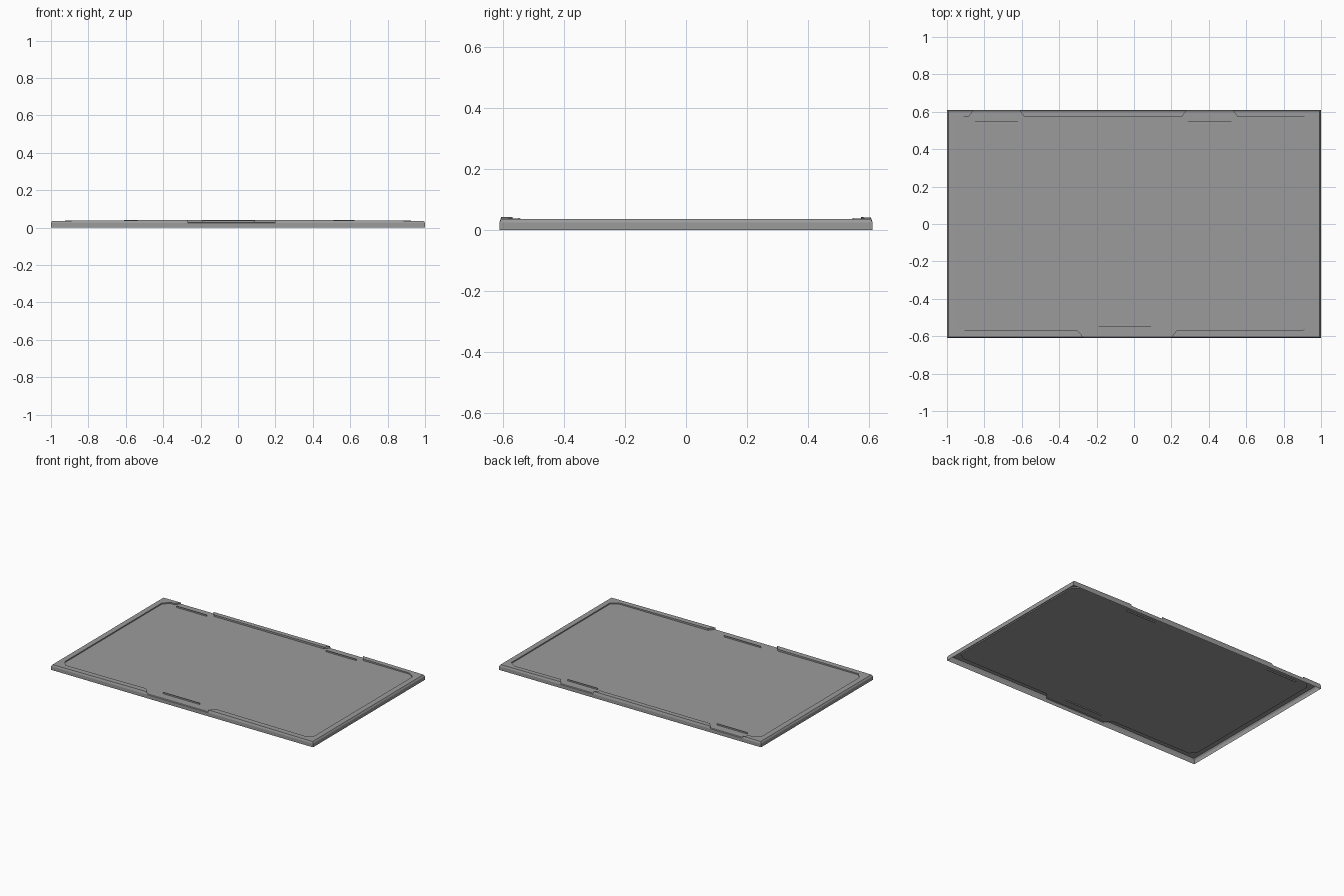
import bpy, bmesh

cube = bpy.data.objects.get("Cube")
if cube:
    bpy.data.objects.remove(cube, do_unlink=True)

grey = bpy.data.materials.new("plain grey")
grey.use_nodes = True
colour = (0.33, 0.33, 0.33, 1)
grey.diffuse_color = colour
grey.node_tree.nodes["Principled BSDF"].inputs["Base Color"].default_value = colour

HX, HY = 1.0, 0.61        # outer half sizes
EX, EY = 0.993, 0.605     # half sizes at the bevelled top edge
SHOULDER, FLOOR = 0.025, 0.029


def rim_z(x):
    """Rim height, gently arched along the length."""
    return 0.036 + 0.006 * (1 - x * x)


def outward(p):
    """Move a top edge point out to the vertical side wall."""
    def push(v, edge, half):
        return (half if v > 0 else -half) if abs(v) >= edge else v
    return push(p[0], EX, HX), push(p[1], EY, HY)


def finish(name, bm):
    mesh = bpy.data.meshes.new(name)
    bm.to_mesh(mesh)
    bm.free()
    mesh.materials.append(grey)
    obj = bpy.data.objects.new(name, mesh)
    bpy.context.collection.objects.link(obj)
    return obj


# Inner outline of each rim section, anticlockwise, ends on the outer edge
left_rim = [(-0.86, EY), (-0.885, 0.572), (-0.92, 0.572), (-0.955, 0.53),
            (-0.955, -0.525), (-0.92, -0.567), (-0.305, -0.567), (-0.27, -EY)]
right_rim = [(0.2, -EY), (0.23, -0.567), (0.905, -0.567), (0.955, -0.535),
             (0.955, 0.54), (0.91, 0.572), (0.555, 0.572), (0.53, EY)]
back_rim = [(0.28, EY), (0.255, 0.572), (-0.585, 0.572), (-0.61, EY)]
sections = [(left_rim, [(-EX, EY), (-EX, -EY)]),
            (right_rim, [(EX, -EY), (EX, EY)]),
            (back_rim, [])]

# Tray shell: floor, raised rim sections and outer skirt
bm = bmesh.new()


def face(points):
    bm.faces.new([bm.verts.new(p) for p in points])


def skirt(a, b, za, zb):
    oa, ob = outward(a), outward(b)
    face([(*a, za), (*oa, SHOULDER), (*ob, SHOULDER), (*b, zb)])
    face([(*oa, SHOULDER), (*oa, 0), (*ob, 0), (*ob, SHOULDER)])


face([(*p, FLOOR) for path, corners in sections for p in path])
for i, (path, corners) in enumerate(sections):
    outer = [path[0]] + corners + [path[-1]]
    face([(*p, rim_z(p[0])) for p in outer + path[-2:0:-1]])
    for a, b in zip(path, path[1:]):
        face([(*a, FLOOR), (*b, FLOOR), (*b, rim_z(b[0])), (*a, rim_z(a[0]))])
    for a, b in zip(outer, outer[1:]):
        skirt(a, b, rim_z(a[0]), rim_z(b[0]))
    for p in (path[0], path[-1]):
        face([(*p, FLOOR), (*p, rim_z(p[0])), (*outward(p), SHOULDER)])
    skirt(path[-1], sections[(i + 1) % len(sections)][0][0], FLOOR, FLOOR)

bmesh.ops.remove_doubles(bm, verts=bm.verts, dist=0.0001)
bmesh.ops.recalc_face_normals(bm, faces=bm.faces)
if max(bm.faces, key=lambda f: f.calc_area()).normal.z < 0:
    bmesh.ops.reverse_faces(bm, faces=bm.faces)
finish("tray_shell", bm)

# Thin upright tabs behind each gap in the rim
tabs = [("front_tab", -0.19, 0.09, -0.547),
        ("back_right_tab", -0.85, -0.62, 0.547),
        ("back_left_tab", 0.29, 0.52, 0.547)]
for name, x0, x1, y in tabs:
    bm = bmesh.new()
    bmesh.ops.create_cube(bm, size=1)
    for v in bm.verts:
        v.co = (x0 if v.co.x < 0 else x1, y + v.co.y * 0.003,
                0.021 if v.co.z < 0 else 0.039)
    finish(name, bm)
